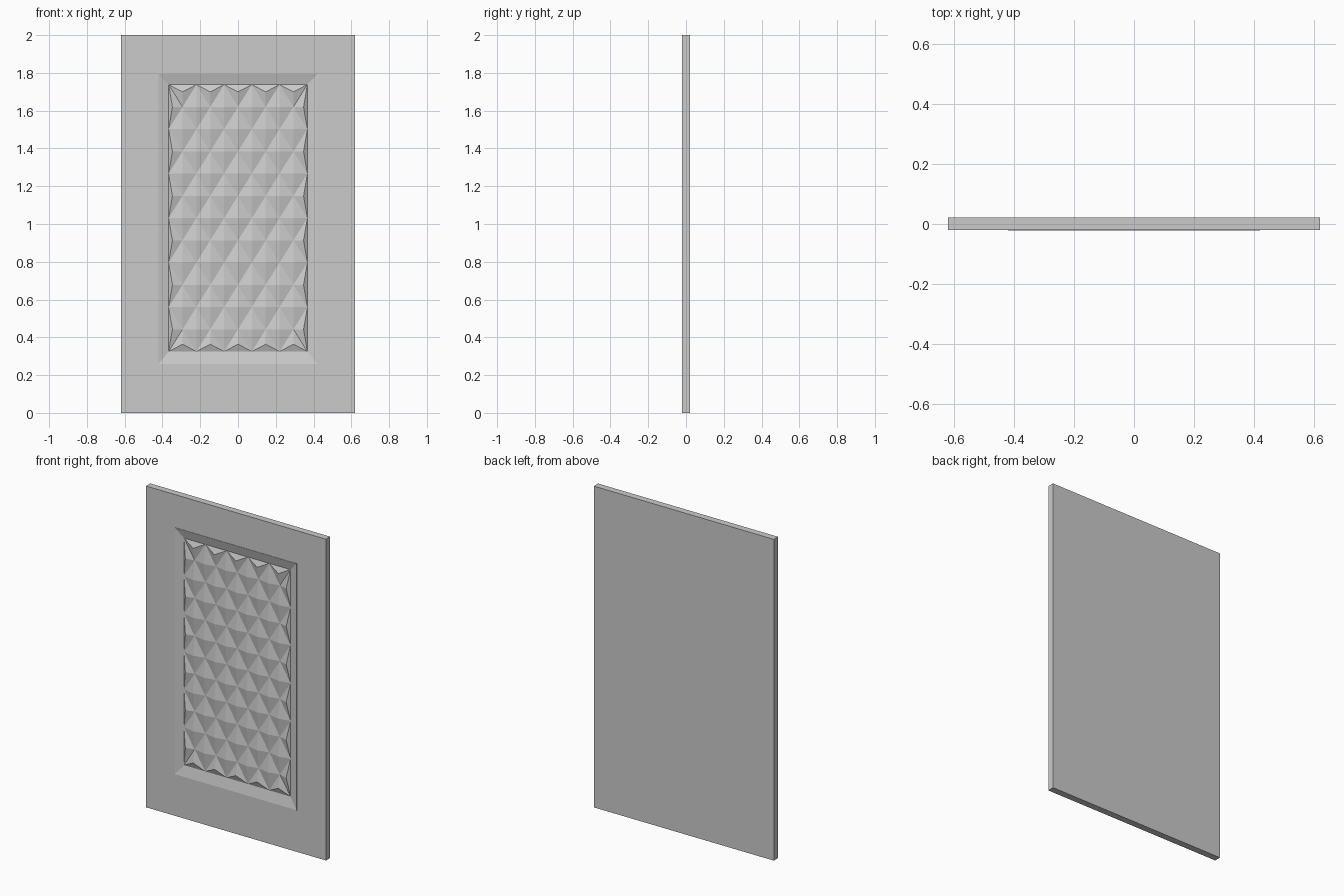
import bpy, bmesh
from mathutils import Vector

if "Cube" in bpy.data.objects:
    bpy.data.objects.remove(bpy.data.objects["Cube"])

BACK, FRONT, LIP, FLOOR = 0.022, -0.020, -0.022, -0.007
INNER = (-0.367, 0.367, 0.325, 1.738)      # x0, x1, z0, z1 of the diamond field


def finish(bm, name):
    mesh = bpy.data.meshes.new(name)
    bm.to_mesh(mesh)
    bm.free()
    obj = bpy.data.objects.new(name, mesh)
    bpy.context.collection.objects.link(obj)
    return obj


def ring(bm, rect, y):
    x0, x1, z0, z1 = rect
    return [bm.verts.new((x, y, z)) for x, z in ((x0, z0), (x1, z0), (x1, z1), (x0, z1))]


# Door slab: nested rectangles from the back face to the sloped recess
slab = (-0.62, 0.62, 0.0, 2.0)
outer = (-0.42, 0.42, 0.26, 1.795)
bm = bmesh.new()
rings = [ring(bm, r, y) for r, y in
         ((slab, BACK), (slab, FRONT), (outer, FRONT), (outer, LIP), (INNER, FLOOR))]
bm.faces.new(rings[0][::-1])
for a, b in zip(rings, rings[1:]):
    for i in range(4):
        j = (i + 1) % 4
        bm.faces.new((a[i], a[j], b[j], b[i]))
finish(bm, "door_slab")

# Diamond field: a lattice of rhombi, cut to triangles at the border,
# with the middle of each one raised to a point
COLS, ROWS = 10, 12
x0, x1, z0, z1 = INNER
bm = bmesh.new()
grid = {(a, b): bm.verts.new((x0 + (x1 - x0) * a / COLS, FLOOR, z0 + (z1 - z0) * b / ROWS))
        for a in range(COLS + 1) for b in range(ROWS + 1) if (a + b) % 2 == 0}
for a in range(COLS + 1):
    for b in range(ROWS + 1):
        if (a + b) % 2:
            around = ((a + 1, b), (a, b + 1), (a - 1, b), (a, b - 1))
            bm.faces.new([grid[p] for p in around if p in grid])
bm.normal_update()
for f in bm.faces:
    if f.normal.dot(Vector((0, -1, 0))) < 0:
        f.normal_flip()
bmesh.ops.poke(bm, faces=bm.faces[:], offset=0.015)
finish(bm, "diamond_field")
